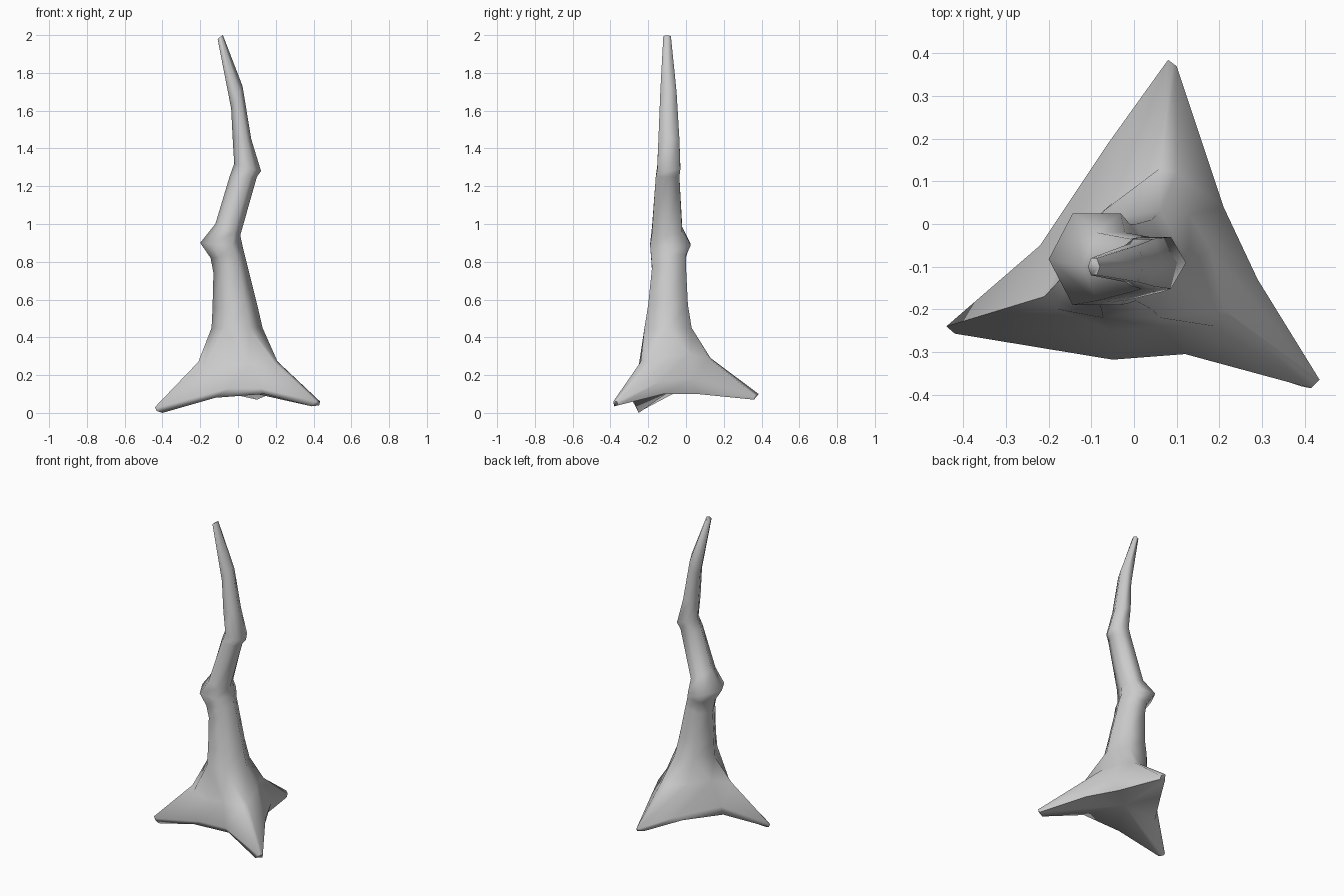
import bpy, bmesh, math

if "Cube" in bpy.data.objects:
    bpy.data.objects.remove(bpy.data.objects["Cube"])

# Root flare: three rings of 12 points, ordered left root, front gap,
# right root, right gap, back root, left gap (two points each)
FLARE = [
    [(-.43, -.24, .01), (-.40, -.25, 0), (-.12, -.28, .08), (.14, -.295, .10),
     (.39, -.38, .035), (.43, -.36, .04), (.27, -.12, .10), (.17, .06, .10),
     (.10, .36, .07), (.055, .35, .08), (-.08, .15, .11), (-.22, -.07, .10)],
    [(-.44, -.24, .03), (-.42, -.257, .03), (-.05, -.318, .13), (.12, -.305, .13),
     (.415, -.385, .06), (.435, -.365, .06), (.29, -.13, .17), (.21, .04, .18),
     (.10, .37, .09), (.08, .385, .10), (-.06, .19, .14), (-.22, -.05, .16)],
    [(-.21, -.17, .27), (-.18, -.20, .25), (-.05, -.25, .25), (.06, -.24, .26),
     (.19, -.24, .27), (.21, -.20, .27), (.18, -.06, .30), (.13, .02, .31),
     (.10, .12, .29), (.06, .13, .29), (-.05, .05, .30), (-.15, -.05, .31)],
]

# Crooked trunk: height at left side, height at right side, x range, y range
TRUNK = [
    (.45, .45, -.14, .13, -.22, .03),
    (.55, .58, -.135, .10, -.20, .01),
    (.74, .78, -.13, .05, -.18, 0),
    (.82, .84, -.145, .035, -.185, 0),
    (.90, .88, -.20, .025, -.19, .025),
    (1.00, .94, -.12, .012, -.18, -.02),
    (1.25, 1.25, -.045, .10, -.16, -.035),
    (1.32, 1.28, -.02, .122, -.152, -.03),
    (1.45, 1.45, -.028, .07, -.146, -.035),
    (1.61, 1.73, -.036, .024, -.136, -.05),
    (1.98, 2.00, -.108, -.08, -.12, -.08),
]

bm = bmesh.new()


def hex_ring(zl, zr, x0, x1, y0, y1):
    cx, cy, rx = (x0 + x1) / 2, (y0 + y1) / 2, (x1 - x0) / 2
    ry = (y1 - y0) / 2 / math.sin(math.pi / 3)
    ring = []
    for k in range(6):
        a = math.pi + k * math.pi / 3
        t = (math.cos(a) + 1) / 2
        ring.append(bm.verts.new((cx + rx * math.cos(a), cy + ry * math.sin(a),
                                  zl + (zr - zl) * t)))
    return ring


def bridge(a, b):
    n = len(a)
    for i in range(n):
        j = (i + 1) % n
        bm.faces.new((a[i], a[j], b[j], b[i]))


flare = [[bm.verts.new(p) for p in ring] for ring in FLARE]
trunk = [hex_ring(*row) for row in TRUNK]
for rings in (flare, trunk):
    for a, b in zip(rings, rings[1:]):
        bridge(a, b)

# Join the 12-sided flare to the 6-sided trunk
low, up = flare[-1], trunk[0]
for k in range(6):
    bm.faces.new((low[2 * k], low[2 * k + 1], up[k]))
    bm.faces.new((low[2 * k + 1], low[(2 * k + 2) % 12], up[(k + 1) % 6], up[k]))

# Tip cap and hollowed underside
bm.faces.new(trunk[-1])
centre = bm.verts.new((.01, -.08, .12))
for i in range(12):
    bm.faces.new((flare[0][(i + 1) % 12], flare[0][i], centre))

bmesh.ops.recalc_face_normals(bm, faces=bm.faces)
mesh = bpy.data.meshes.new("dead_tree_trunk")
bm.to_mesh(mesh)
bm.free()
tree = bpy.data.objects.new("dead_tree_trunk", mesh)
bpy.context.collection.objects.link(tree)
bpy.context.view_layer.objects.active = tree
tree.select_set(True)
bpy.ops.object.shade_smooth_by_angle(angle=math.radians(70))
